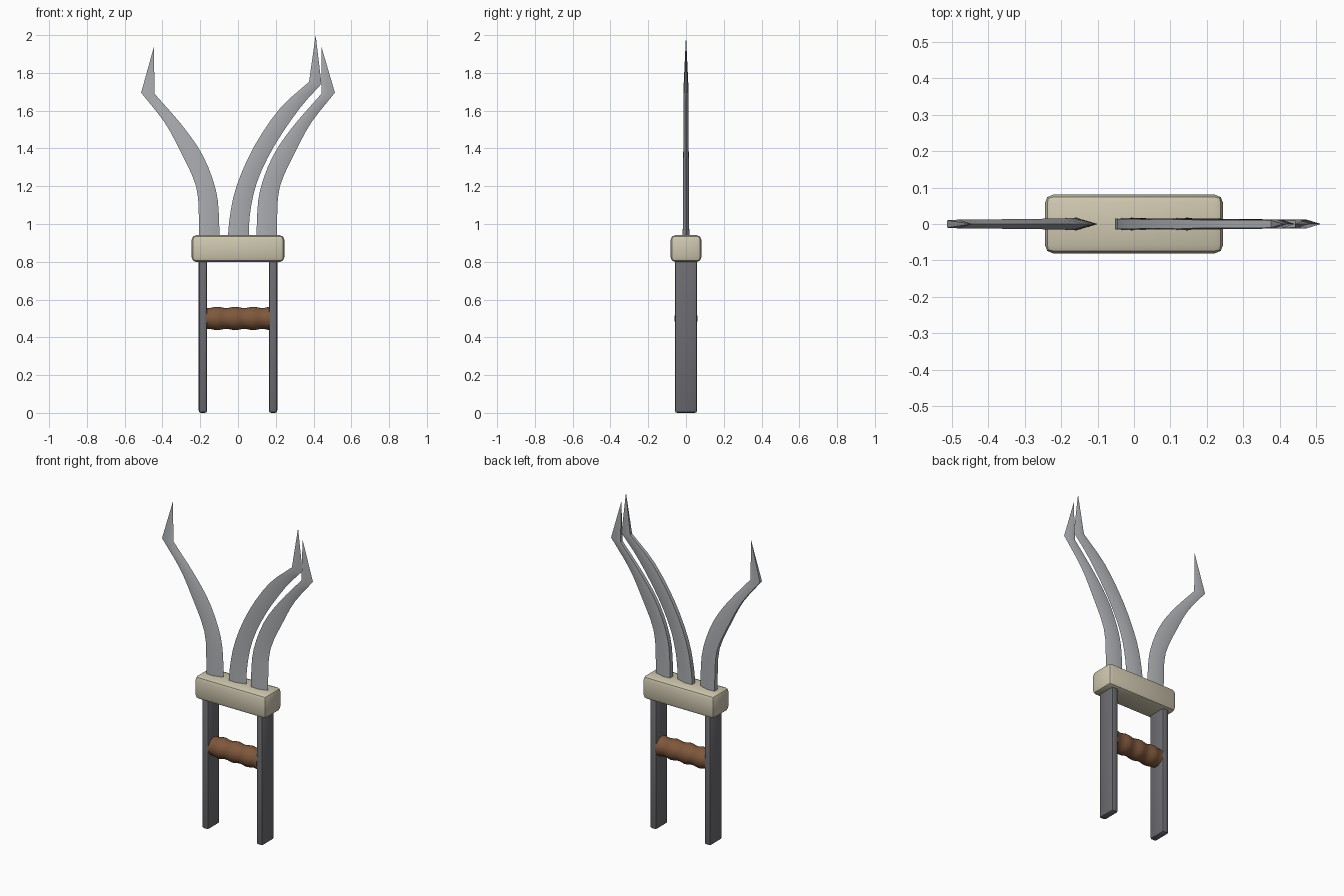
import bpy, math
from mathutils import Vector

if "Cube" in bpy.data.objects:
    bpy.data.objects.remove(bpy.data.objects["Cube"])


def material(name, rgb):
    m = bpy.data.materials.new(name)
    m.diffuse_color = (*rgb, 1)
    m.use_nodes = True
    m.node_tree.nodes["Principled BSDF"].inputs["Base Color"].default_value = m.diffuse_color
    return m


STEEL = material("steel", (0.42, 0.43, 0.45))
DARK = material("dark_metal", (0.15, 0.15, 0.165))
BONE = material("bone", (0.62, 0.57, 0.43))
LEATHER = material("leather", (0.21, 0.095, 0.045))


def make(name, verts, faces, mat, angle=30):
    me = bpy.data.meshes.new(name)
    me.from_pydata(verts, [], faces)
    ob = bpy.data.objects.new(name, me)
    bpy.context.collection.objects.link(ob)
    me.materials.append(mat)
    bpy.ops.object.select_all(action='DESELECT')
    ob.select_set(True)
    bpy.context.view_layer.objects.active = ob
    bpy.ops.object.mode_set(mode='EDIT')
    bpy.ops.mesh.select_all(action='SELECT')
    bpy.ops.mesh.normals_make_consistent(inside=False)
    bpy.ops.object.mode_set(mode='OBJECT')
    bpy.ops.object.shade_smooth_by_angle(angle=math.radians(angle))
    return ob


def box(name, centre, size, bevel, segments, mat):
    bpy.ops.mesh.primitive_cube_add(size=1, location=centre)
    ob = bpy.context.object
    ob.name = name
    ob.scale = size
    bpy.ops.object.transform_apply(location=False, rotation=False, scale=True)
    b = ob.modifiers.new("bevel", 'BEVEL')
    b.width, b.segments = bevel, segments
    bpy.ops.object.modifier_apply(modifier="bevel")
    ob.data.materials.append(mat)
    bpy.ops.object.shade_smooth_by_angle(angle=math.radians(40))


def smooth_path(pts, n=3):
    """Catmull-Rom curve through the points."""
    p = [Vector(q) for q in pts]
    p = [2 * p[0] - p[1]] + p + [2 * p[-1] - p[-2]]
    out = []
    for i in range(1, len(p) - 2):
        a, b, c, d = p[i - 1:i + 3]
        for k in range(n):
            t = k / n
            out.append(0.5 * (2 * b + (c - a) * t + (2 * a - 5 * b + 4 * c - d) * t * t
                              + (3 * b - a - 3 * c + d) * t ** 3))
    return out + [p[-2]]


def blade(name, spine, edge, tip):
    """Thick spine on the -x side, sharp edge on the +x side, barbed tip."""
    verts, faces = [], []
    rows = list(zip(smooth_path(spine), smooth_path(edge)))
    for i, (s, e) in enumerate(rows):
        h = 0.018 - 0.006 * i / (len(rows) - 1)
        m = s.lerp(e, 0.45)
        verts += [(s.x, -h * .85, s.y), (m.x, -h, m.y), (e.x, 0, e.y),
                  (m.x, h, m.y), (s.x, h * .85, s.y)]
    for i in range(len(rows) - 1):
        for k in range(5):
            a, b = i * 5 + k, i * 5 + (k + 1) % 5
            faces.append((a, b, b + 5, a + 5))
    top = (len(rows) - 1) * 5
    verts.append((tip[0], 0, tip[1]))
    faces += [(top + k, top + (k + 1) % 5, len(verts) - 1) for k in range(5)]
    faces.append((4, 3, 2, 1, 0))
    make(name, verts, faces, STEEL)


# Claw blades
outer = [(-.206, .87), (-.207, 1.02), (-.222, 1.2), (-.308, 1.39), (-.39, 1.54), (-.513, 1.695)]
inner = [(-.10, .87), (-.10, 1.02), (-.117, 1.18), (-.185, 1.36), (-.29, 1.515), (-.442, 1.69)]
flip = lambda pts: [(-x, z) for x, z in pts]
blade("left_blade", outer, inner, (-.445, 1.938))
blade("right_blade", flip(inner), flip(outer), (.442, 1.938))
blade("middle_blade",
      [(-.055, .87), (-.046, 1.02), (-.008, 1.2), (.085, 1.41), (.222, 1.612), (.376, 1.752)],
      [(.056, .87), (.062, 1.04), (.1, 1.22), (.19, 1.41), (.325, 1.61), (.442, 1.742)],
      (.411, 2.0))

# Guard block and side bars
box("guard", (0, 0, .87), (.49, .162, .142), .024, 2, BONE)
for side, x in (("left", -.186), ("right", .186)):
    box(side + "_bar", (x, 0, .415), (.044, .118, .83), .012, 2, DARK)

# Wavy hand grip
N, R = 24, 32
verts, faces = [], []
for i in range(R + 1):
    x = -.17 + .34 * i / R
    r = .0585 + .0035 * math.cos(2 * math.pi * (x + .015) / .095)
    verts += [(x, r * math.cos(2 * math.pi * k / N), .5 + r * math.sin(2 * math.pi * k / N))
              for k in range(N)]
for i in range(R):
    for k in range(N):
        a, b = i * N + k, i * N + (k + 1) % N
        faces.append((a, b, b + N, a + N))
faces += [tuple(range(N)), tuple(range(R * N, (R + 1) * N))]
make("grip", verts, faces, LEATHER, 40)
